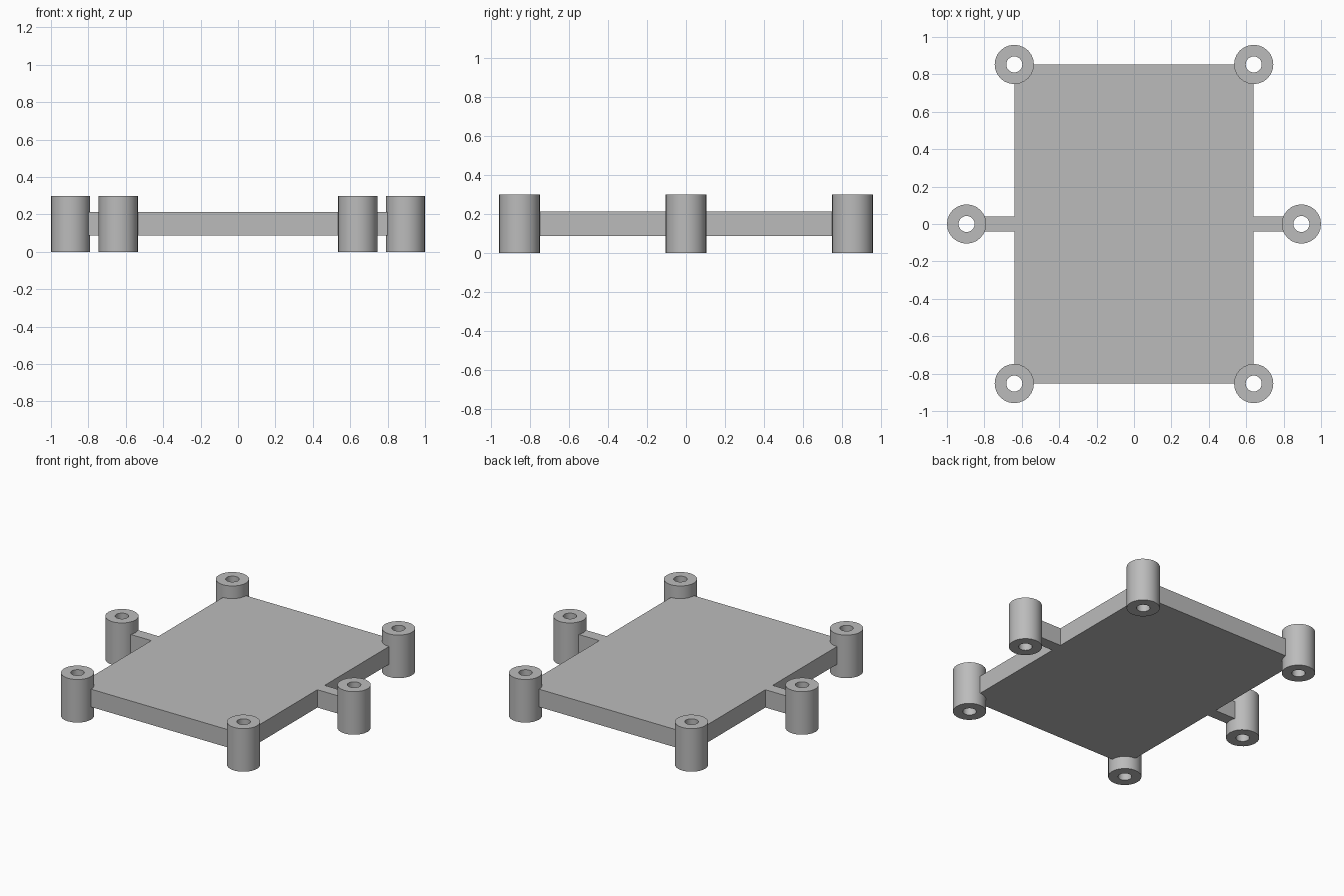
import bpy, bmesh
from math import cos, sin, tau

cube = bpy.data.objects.get("Cube")
if cube:
    bpy.data.objects.remove(cube)

grey = bpy.data.materials.new("plain grey")
grey.use_nodes = True
colour = (0.5, 0.5, 0.5, 1)
grey.diffuse_color = colour
grey.node_tree.nodes["Principled BSDF"].inputs["Base Color"].default_value = colour

HALF_X, HALF_Y, SIDE_X = 0.64, 0.853, 0.895
POST_R, HOLE_R, POST_H = 0.105, 0.043, 0.30
LOW, HIGH = 0.088, 0.212
SEGMENTS = 24


def add_object(name, bm):
    bmesh.ops.recalc_face_normals(bm, faces=bm.faces)
    mesh = bpy.data.meshes.new(name)
    bm.to_mesh(mesh)
    bm.free()
    mesh.materials.append(grey)
    obj = bpy.data.objects.new(name, mesh)
    bpy.context.collection.objects.link(obj)
    return obj


# Plate with side arms: one quarter outline, mirrored round and extruded.
# The corner notches end inside the post walls, keeping the bores open.
notch, arm = 0.07, 0.04
quarter = [(SIDE_X - notch, arm), (HALF_X, arm), (HALF_X, HALF_Y - notch),
           (HALF_X - notch, HALF_Y - notch), (HALF_X - notch, HALF_Y)]
right_side = quarter + [(-x, y) for x, y in reversed(quarter)]
outline = right_side + [(x, -y) for x, y in reversed(right_side)]
bm = bmesh.new()
base = bm.faces.new([bm.verts.new((x, y, LOW)) for x, y in outline])
top = bmesh.ops.extrude_face_region(bm, geom=[base], use_keep_orig=True)
bmesh.ops.translate(bm, vec=(0, 0, HIGH - LOW),
                    verts=[v for v in top["geom"] if isinstance(v, bmesh.types.BMVert)])
add_object("plate_with_arms", bm)


# Hollow posts: a wall section swept round the bore
def add_post(name, x, y):
    section = [(POST_R, 0), (POST_R, POST_H), (HOLE_R, POST_H), (HOLE_R, 0)]
    bm = bmesh.new()
    rings = []
    for i in range(SEGMENTS):
        a = tau * i / SEGMENTS
        rings.append([bm.verts.new((r * cos(a), r * sin(a), z)) for r, z in section])
    for i, ring in enumerate(rings):
        after = rings[(i + 1) % SEGMENTS]
        for j in range(4):
            k = (j + 1) % 4
            bm.faces.new((ring[j], after[j], after[k], ring[k]))
    post = add_object(name, bm)
    post.location = (x, y, 0)
    bpy.ops.object.select_all(action="DESELECT")
    post.select_set(True)
    bpy.context.view_layer.objects.active = post
    bpy.ops.object.shade_smooth_by_angle(angle=0.6)


for side, sx in (("left", 1), ("right", -1)):
    add_post(f"side_post_{side}", sx * SIDE_X, 0)
    for end, sy in (("front", -1), ("back", 1)):
        add_post(f"{end}_post_{side}", sx * HALF_X, sy * HALF_Y)
